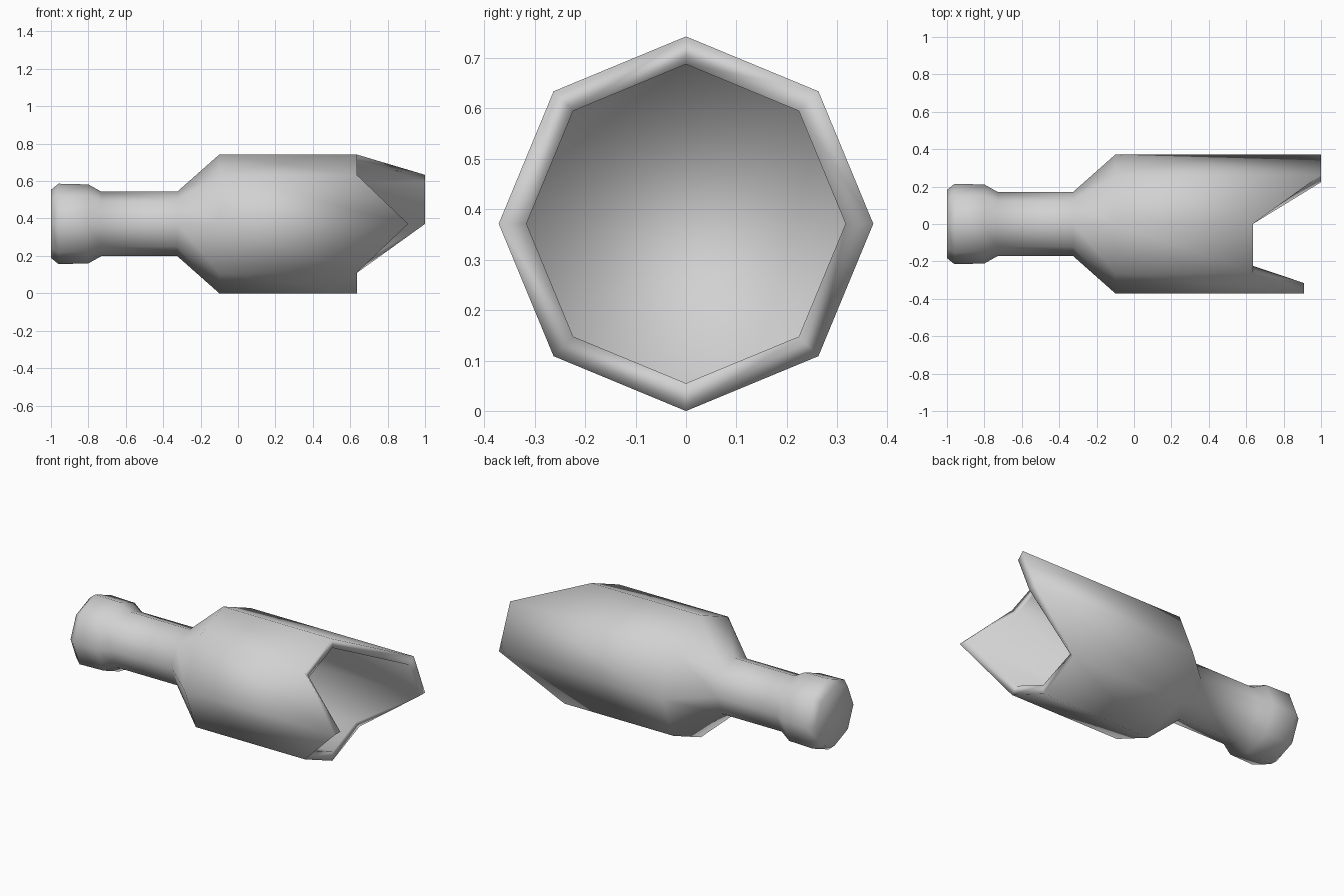
import bpy
import bmesh
from math import cos, sin, pi

cube = bpy.data.objects.get("Cube")
if cube:
    bpy.data.objects.remove(cube)

SIDES = 8
RADIUS = 0.371
INNER = 0.316

# Profile along the bottle: (x, radius), from mouth to shoulder
PROFILE = [(-1, 0.182), (-0.96, 0.215), (-0.8, 0.211),
           (-0.73, 0.172), (-0.325, 0.172), (-0.1, RADIUS)]
# Broken edge: x of each rim corner, starting at the back and turning upwards
BREAK = [1, 1, 0.635, 0.635, 0.91, 0.635, 0.635, 0.635]

glass = bpy.data.materials.new("light grey glass")
glass.use_nodes = True
color = (0.64, 0.64, 0.64, 1)
glass.diffuse_color = color
bsdf = next(n for n in glass.node_tree.nodes if n.type == "BSDF_PRINCIPLED")
bsdf.inputs["Base Color"].default_value = color

bm = bmesh.new()


def ring(xs, radius):
    """One octagonal loop around the bottle's long axis."""
    return [bm.verts.new((x, radius * cos(2 * pi * i / SIDES),
                          RADIUS + radius * sin(2 * pi * i / SIDES)))
            for i, x in enumerate(xs)]


# Outer wall, broken rim, inner wall and floor as one run of loops
rings = [ring([x] * SIDES, r) for x, r in PROFILE]
rings.append(ring(BREAK, RADIUS))
rings.append(ring(BREAK, INNER))
rings.append(ring([-0.1] * SIDES, INNER))
for a, b in zip(rings, rings[1:]):
    for i in range(SIDES):
        j = (i + 1) % SIDES
        bm.faces.new((a[i], a[j], b[j], b[i]))

# Closed mouth and inside floor
bm.faces.new(rings[0])
bm.faces.new(rings[-1])
bmesh.ops.recalc_face_normals(bm, faces=bm.faces)
for face in bm.faces:
    face.smooth = True

mesh = bpy.data.meshes.new("broken_bottle")
bm.to_mesh(mesh)
bm.free()
mesh.materials.append(glass)
bottle = bpy.data.objects.new("broken_bottle", mesh)
bpy.context.collection.objects.link(bottle)
